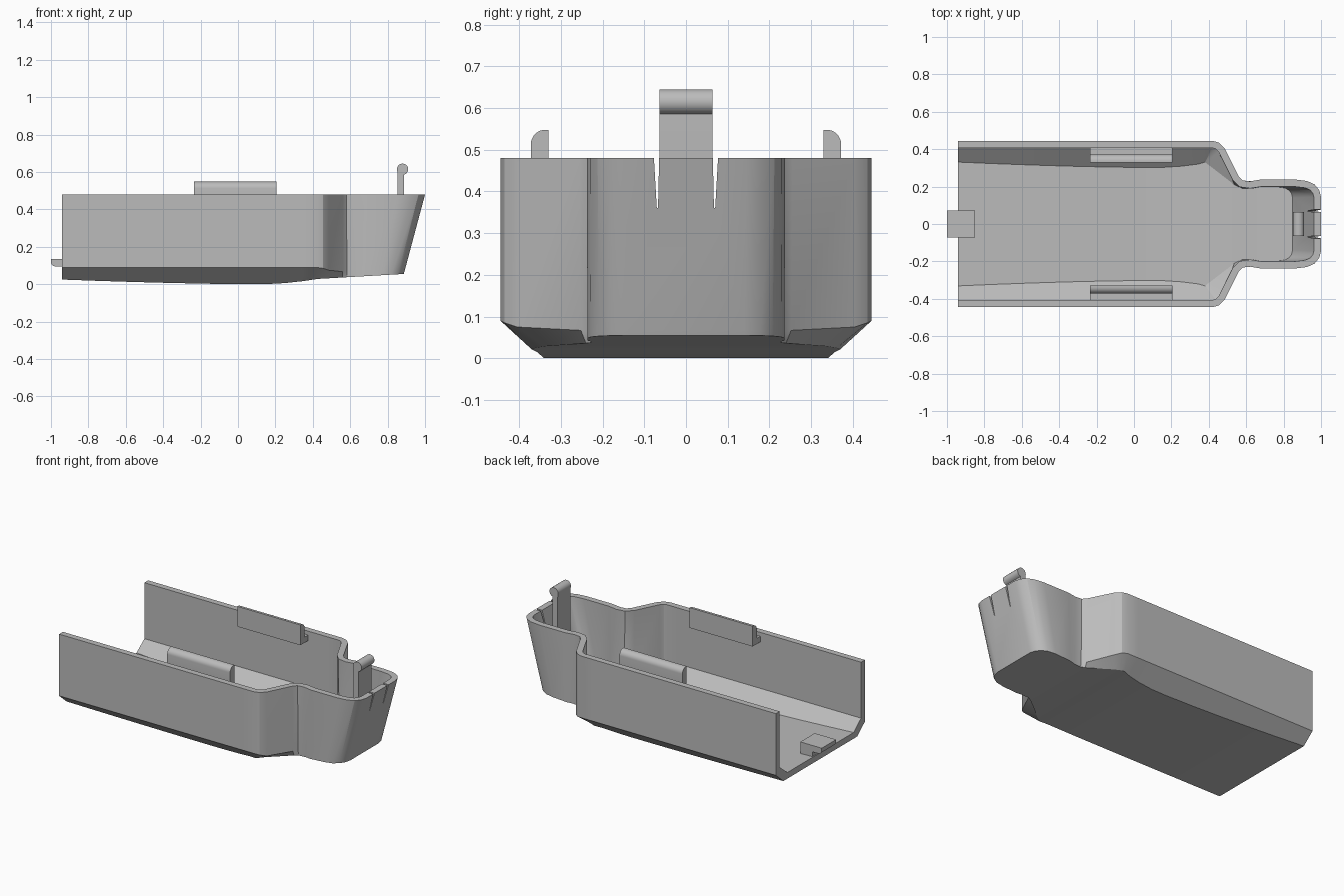
import bpy, bmesh, math
from mathutils import Vector

if "Cube" in bpy.data.objects:
    bpy.data.objects.remove(bpy.data.objects["Cube"])

grey = bpy.data.materials.new("mid_grey_plastic")
grey.use_nodes = True
COLOUR = (0.5, 0.5, 0.5, 1)
grey.diffuse_color = COLOUR
grey.node_tree.nodes["Principled BSDF"].inputs["Base Color"].default_value = COLOUR

WALL, FLOOR, RIM = 0.038, 0.04, 0.48


def add_object(name, bm):
    bmesh.ops.recalc_face_normals(bm, faces=bm.faces)
    mesh = bpy.data.meshes.new(name)
    bm.to_mesh(mesh)
    bm.free()
    mesh.materials.append(grey)
    obj = bpy.data.objects.new(name, mesh)
    bpy.context.collection.objects.link(obj)
    return obj


def smooth(obj, degrees=25):
    bpy.ops.object.select_all(action="DESELECT")
    obj.select_set(True)
    bpy.context.view_layer.objects.active = obj
    bpy.ops.object.shade_smooth_by_angle(angle=math.radians(degrees))


def prism(name, profile, start, depth):
    """Extrude a closed profile of 3D points along a vector."""
    bm = bmesh.new()
    face = bm.faces.new([bm.verts.new(Vector(p) + Vector(start)) for p in profile])
    new = bmesh.ops.extrude_face_region(bm, geom=[face])["geom"]
    bmesh.ops.translate(bm, vec=depth, verts=[v for v in new if isinstance(v, bmesh.types.BMVert)])
    return add_object(name, bm)


def arc(cx, cy, r, a0, a1, n):
    angles = [math.radians(a0 + (a1 - a0) * i / n) for i in range(n + 1)]
    return [(cx + r * math.cos(a), cy + r * math.sin(a)) for a in angles]


def inset(points, d):
    """Move an outline inwards; it begins along x and ends along y."""
    out = []
    for i, p in enumerate(points):
        a, b = points[max(i - 1, 0)], points[min(i + 1, len(points) - 1)]
        t = (b - a).normalized()
        if i == len(points) - 1:
            t = Vector((0, -1))
        out.append(p + Vector((t.y, -t.x)) * d)
    return out


def underside(x):
    """Height of the gently bowed underside."""
    if x < 0.1:
        return 0.025 * ((0.1 - x) / 1.04) ** 1.6
    if x < 0.42:
        return 0.028 * ((x - 0.1) / 0.32) ** 2
    return 0.028 + (x - 0.42) * 0.058


# Half outline columns: rim xy, base xy, chamfer height, share of the way to base
columns = []
for x in (-0.94, -0.75, -0.55, -0.35, -0.15, 0.05, 0.15, 0.25, 0.34):
    columns.append((x, 0.445, x, 0.445 - (0.09 - underside(x)) * 1.17, 0.09, 0))
columns += [
    (0.42, 0.445, 0.38, 0.370, 0.09, 0),
    (0.455, 0.435, 0.40, 0.362, 0.085, 0),
    (0.485, 0.405, 0.43, 0.340, 0.075, 0),
    (0.56, 0.255, 0.56, 0.240, 0.067, 0.2),
    (0.58, 0.233, 0.585, 0.228, 0.062, 0.5),
    (0.62, 0.228, 0.63, 0.228, 0.055, 0.9),
    (0.68, 0.238, 0.67, 0.236, 0.055, 0.97),
    (0.86, 0.238, 0.77, 0.236, 0.06, 0.97),
    (0.925, 0.230, 0.82, 0.228, 0.062, 0.97),
    (0.965, 0.212, 0.855, 0.208, 0.064, 0.97),
    (0.99, 0.182, 0.877, 0.178, 0.066, 0.97),
    (1.0, 0.145, 0.886, 0.140, 0.066, 0.97),
]
rim = [Vector(c[:2]) for c in columns]
base = [Vector(c[2:4]) for c in columns]
belt = [a.lerp(b, c[5]) for a, b, c in zip(rim, base, columns)]
rim_in, belt_in, base_in = (inset(o, WALL) for o in (rim, belt, base))

# Open tray: a closed wall section swept along the outline
bm = bmesh.new()
sections = []
for i, c in enumerate(columns):
    z_base = underside(base[i].x)
    outer = [(*rim[i], RIM), (*belt[i], c[4]), (*base[i], z_base)]
    inner = [(*rim_in[i], RIM), (*belt_in[i], c[4] + 0.036), (*base_in[i], z_base + FLOOR)]
    flip = lambda pts: [(x, -y, z) for x, y, z in reversed(pts)]
    loop = outer + flip(outer) + inner + flip(inner)
    sections.append([bm.verts.new(p) for p in loop])
ring = list(range(6)) + list(range(11, 5, -1))
for a, b in zip(sections, sections[1:]):
    for j, k in zip(ring, ring[1:] + ring[:1]):
        bm.faces.new((a[j], a[k], b[k], b[j]))
first, last = sections[0], sections[-1]
for j in range(5):
    bm.faces.new((first[j], first[j + 1], first[j + 7], first[j + 6]))
for o in (0, 6):
    bm.faces.new((last[o], last[o + 1], last[o + 4], last[o + 5]))
    bm.faces.new((last[o + 1], last[o + 2], last[o + 3], last[o + 4]))
bm.faces.new((last[0], last[5], last[11], last[6]))
tray = add_object("tray_shell", bm)

# Tapered slots that free the spring tongue in the end wall
for side in (-1, 1):
    wedge = [(0, side * y, z) for y, z in ((0.067, 0.36), (0.070, 0.36), (0.078, 0.50), (0.064, 0.50))]
    cutter = prism("slot_cutter", wedge, (0.86, 0, 0), (0.2, 0, 0))
    cutter.hide_render = True
    mod = tray.modifiers.new("slot", "BOOLEAN")
    mod.operation, mod.solver, mod.object = "DIFFERENCE", "EXACT", cutter
    bpy.context.view_layer.objects.active = tray
    bpy.ops.object.modifier_apply(modifier=mod.name)
    bpy.data.objects.remove(cutter)
smooth(tray)

# Latch: a thin stem rising from the sloping end wall, with a rounded bead
stem = [(0.853, 0.16), (0.868, 0.16), (0.888, 0.24), (0.888, 0.59)]
stem += arc(0.88, 0.615, 0.03, -75, 180, 14) + [(0.853, 0.59)]
smooth(prism("latch_hook", [(x, 0, z) for x, z in stem], (0, -0.064, 0), (0, 0.128, 0)))

# Side rails: rounded upright plates with a foot joined to the wall
rail = [(0.33, 0.42), (0.415, 0.42), (0.415, 0.455), (0.372, 0.455)]
rail += arc(0.337, 0.513, 0.035, 0, 90, 8) + [(0.33, 0.548)]
for side, name in ((1, "back_rail"), (-1, "front_rail")):
    smooth(prism(name, [(0, side * y, z) for y, z in rail], (-0.235, 0, 0), (0.44, 0, 0)))

# Locating tab at the open end
tab = [(-0.85, 0.05), (-0.85, 0.135), (-1.0, 0.135)] + arc(-0.975, 0.12, 0.025, 180, 270, 6)
tab += [(-0.935, 0.095), (-0.935, 0.05)]
smooth(prism("locating_tab", [(x, 0, z) for x, z in tab], (0, -0.072, 0), (0, 0.144, 0)))
